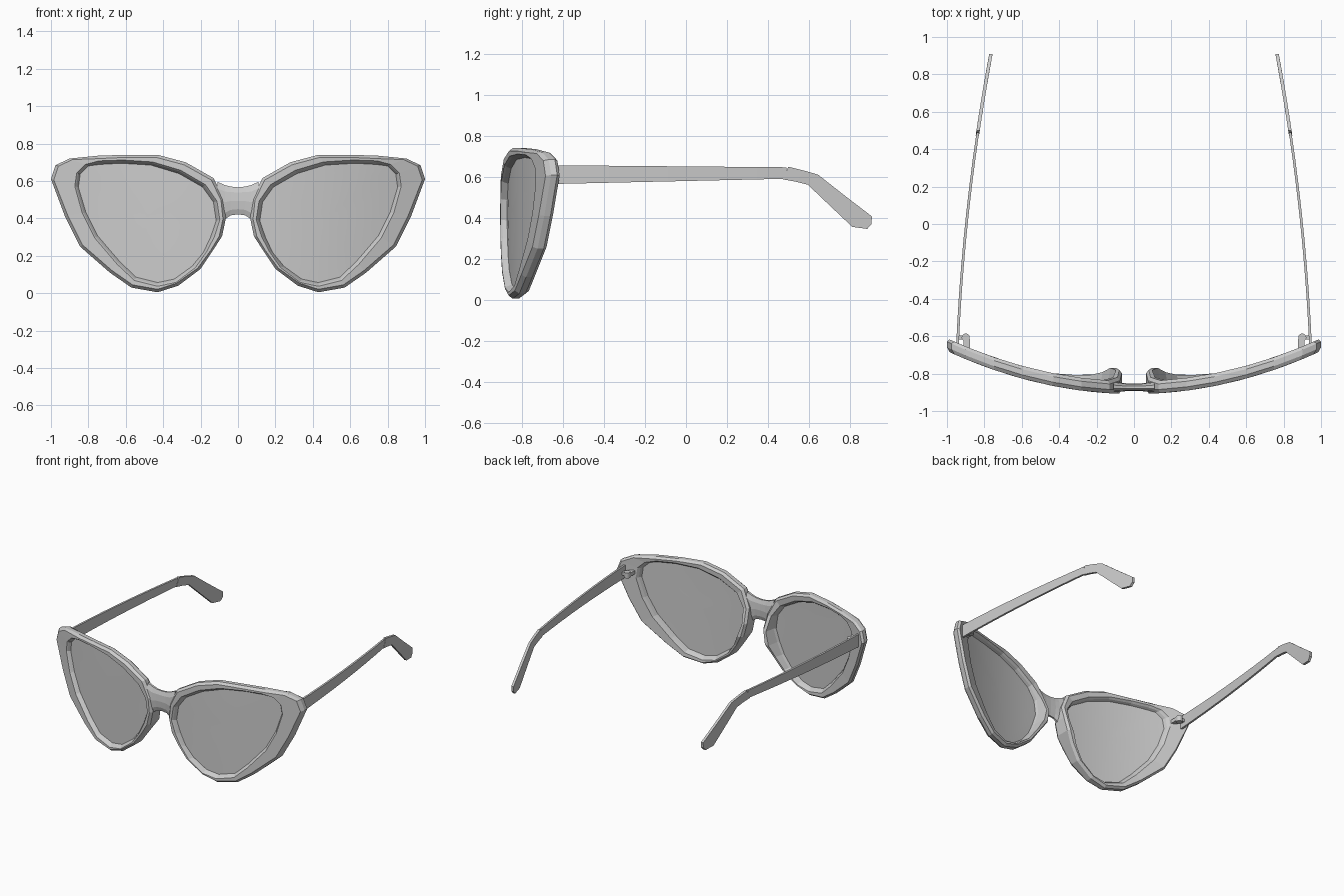
import bpy, bmesh
from math import cos, sin, tau
from mathutils import Vector

default_cube = bpy.data.objects.get("Cube")
if default_cube:
    bpy.data.objects.remove(default_cube, do_unlink=True)


def wrap(x):
    """Depth of the curved front at a given width."""
    return -0.877 + 0.23 * x * x


def add_object(name, bm, mirrored=True, smooth=False):
    bmesh.ops.recalc_face_normals(bm, faces=bm.faces)
    mesh = bpy.data.meshes.new(name)
    bm.to_mesh(mesh)
    bm.free()
    obj = bpy.data.objects.new(name, mesh)
    bpy.context.collection.objects.link(obj)
    if mirrored:
        obj.modifiers.new("Mirror", 'MIRROR')
    for polygon in mesh.polygons:
        polygon.use_smooth = smooth
    return obj


def loft(rings, closed=False, caps=False):
    """Skin a series of closed rings; optionally join last to first or cap the ends."""
    bm = bmesh.new()
    loops = [[bm.verts.new(point) for point in ring] for ring in rings]
    pairs = list(zip(loops, loops[1:]))
    if closed:
        pairs.append((loops[-1], loops[0]))
    for first, second in pairs:
        count = len(first)
        for i in range(count):
            j = (i + 1) % count
            bm.faces.new((first[i], first[j], second[j], second[i]))
    if caps:
        bm.faces.new(loops[0])
        bm.faces.new(loops[-1])
    return bm


# Rim: matching outer and opening outlines, as (x, z), starting at the outer tip
outer = [Vector(p) for p in (
    (1, .61), (.975, .685), (.9, .72), (.75, .735), (.6, .74), (.43, .74), (.28, .7),
    (.13, .615), (.075, .5), (.065, .4), (.085, .305), (.13, .235), (.2, .13),
    (.32, .04), (.43, .005), (.57, .03), (.685, .11), (.845, .25), (.925, .41))]
opening = [Vector(p) for p in (
    (.865, .57), (.855, .64), (.81, .685), (.74, .7), (.62, .705), (.46, .695), (.31, .65),
    (.18, .575), (.12, .49), (.105, .39), (.135, .3), (.175, .22), (.235, .14),
    (.335, .065), (.43, .045), (.55, .075), (.64, .16), (.76, .3), (.825, .43))]

# Extra depth behind the rim where it rests on the nose
nose_depth = {8: .02, 9: .06, 10: .07, 11: .045, 12: .025, 13: .01}


def rim_ring(inset, depth, from_opening=False, back=False):
    ring = []
    for i, (a, b) in enumerate(zip(outer, opening)):
        across = (b - a).normalized()
        flat = b + across * inset if from_opening else a + across * inset
        extra = nose_depth.get(i, 0) if back else 0
        ring.append((flat.x, wrap(flat.x) + depth + extra, flat.y))
    return ring


rim = loft([
    rim_ring(.012, 0, from_opening=True),
    rim_ring(0, -.022, from_opening=True),
    rim_ring(-.008, -.032, from_opening=True),
    rim_ring(.016, -.032),
    rim_ring(0, -.012),
    rim_ring(0, .018, back=True),
    rim_ring(.014, .036, back=True),
    rim_ring(-.008, .034, from_opening=True, back=True),
    rim_ring(.004, .02, from_opening=True),
], closed=True)
add_object("rims", rim)

# Lens: concentric rings shrinking onto the curved front
centre = sum(opening, Vector((0, 0))) / len(opening)
lens_rings = []
for scale in (1.01, .8, .6, .4, .2, .05):
    points = [centre.lerp(p, scale) for p in opening]
    lens_rings.append([(p.x, wrap(p.x), p.y) for p in points])
lens = loft(lens_rings)
bmesh.ops.holes_fill(lens, edges=[e for e in lens.edges if e.is_boundary
                                  and all((v.co.xz - centre).length < .1 for v in e.verts)])
add_object("lenses", lens, smooth=True)

# Bridge: rounded sections flaring into the two rims
bridge_rings = []
for x, top, bottom, half_depth in (
        (-.11, .6, .41, .029), (-.07, .583, .39, .024), (-.04, .574, .412, .021),
        (0, .57, .418, .02),
        (.04, .574, .412, .021), (.07, .583, .39, .024), (.11, .6, .41, .029)):
    middle, half = (top + bottom) / 2, (top - bottom) / 2
    bridge_rings.append([(x, wrap(x) + .004 + half_depth * cos(tau * k / 10),
                          middle + half * sin(tau * k / 10 + .0)) for k in range(10)])
add_object("bridge", loft(bridge_rings, caps=True), mirrored=False)


# Temples: flat bars curving gently inwards as they run back
def temple_x(y):
    t = (y + .63) / 1.54
    return .943 - .07 * t - .108 * t * t


def bar(name, stations, half_width):
    rings = []
    for top, bottom in stations:
        ring = []
        for (y, z), side in ((top, -1), (top, 1), (bottom, 1), (bottom, -1)):
            ring.append((temple_x(y) + side * half_width, y, z))
        rings.append(ring)
    return add_object(name, loft(rings, caps=True))


arm = []
for step in range(9):
    t = step / 8
    y = -.665 + 1.155 * t
    arm.append(((y, .657 - .01 * t), (y, .565 + .026 * t)))
bar("temple_arms", arm, .007)

bar("temple_tips", [
    ((.5, .65), (.473, .588)),
    ((.58, .63), (.535, .577)),
    ((.645, .611), (.595, .562)),
    ((.78, .505), (.7, .462)),
    ((.908, .407), (.812, .356)),
    ((.906, .37), (.885, .346)),
], .009)

# Hinges: an upright barrel with a leaf on the rim and a leaf on the temple
hinge = bmesh.new()
barrel = bmesh.ops.create_cone(hinge, cap_ends=True, segments=12,
                               radius1=.022, radius2=.022, depth=.04)["verts"]
bmesh.ops.translate(hinge, verts=barrel, vec=(.9, -.607, .61))
for size, place in (((.035, .05, .026), (.895, -.64, .61)),
                    ((.04, .022, .02), (.925, -.607, .61))):
    leaf = bmesh.ops.create_cube(hinge, size=1)["verts"]
    bmesh.ops.scale(hinge, verts=leaf, vec=size)
    bmesh.ops.translate(hinge, verts=leaf, vec=place)
add_object("hinges", hinge)
